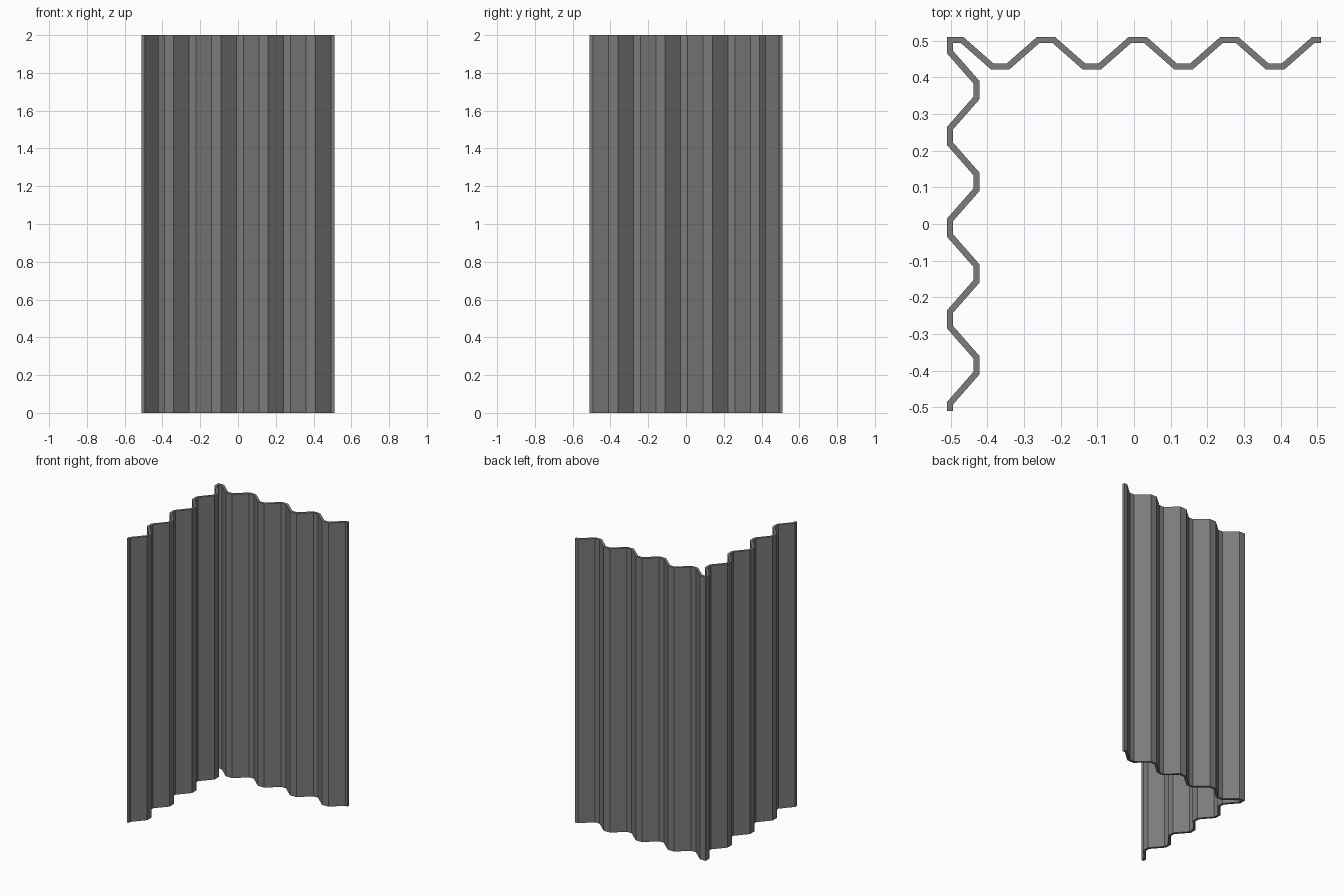
import bpy
import bmesh

cube = bpy.data.objects.get("Cube")
if cube:
    bpy.data.objects.remove(cube)

HEIGHT, EDGE, PITCH, THICK = 2.0, 0.51, 0.25, 0.017
OUTER, INNER = 0.5015, 0.4295     # centre lines of the ridges and valleys
HALF_FLAT = 0.0215

steel = bpy.data.materials.new("grey_steel")
steel.use_nodes = True
colour = (0.2, 0.2, 0.2, 1)
steel.diffuse_color = colour
steel.node_tree.nodes["Principled BSDF"].inputs["Base Color"].default_value = colour


def corrugation():
    """Trapezoidal wave running along x, starting and ending on a ridge."""
    path = [(-EDGE, OUTER)]
    for i in range(9):
        centre = -0.49 + i * PITCH / 2
        depth = INNER if i % 2 else OUTER
        for x in (centre - HALF_FLAT, centre + HALF_FLAT):
            if -EDGE < x < EDGE:
                path.append((x, depth))
    path = [p for p in path if abs(p[0]) < EDGE - 0.005]
    return [(-EDGE, OUTER)] + path + [(EDGE, OUTER)]


def sheet(name, path):
    """Raise a path into a standing sheet and give it thickness."""
    bm = bmesh.new()
    low = [bm.verts.new((x, y, 0)) for x, y in path]
    high = [bm.verts.new((x, y, HEIGHT)) for x, y in path]
    for i in range(len(path) - 1):
        bm.faces.new((low[i], low[i + 1], high[i + 1], high[i]))
    mesh = bpy.data.meshes.new(name)
    bm.to_mesh(mesh)
    bm.free()
    mesh.materials.append(steel)
    obj = bpy.data.objects.new(name, mesh)
    bpy.context.collection.objects.link(obj)
    solid = obj.modifiers.new("thickness", "SOLIDIFY")
    solid.thickness = THICK
    solid.offset = 0
    solid.use_even_offset = True


# Two corrugated walls meeting at the back right corner
wave = corrugation()
sheet("back_wall", wave)
sheet("right_wall", [(-y, -x) for x, y in reversed(wave)])
